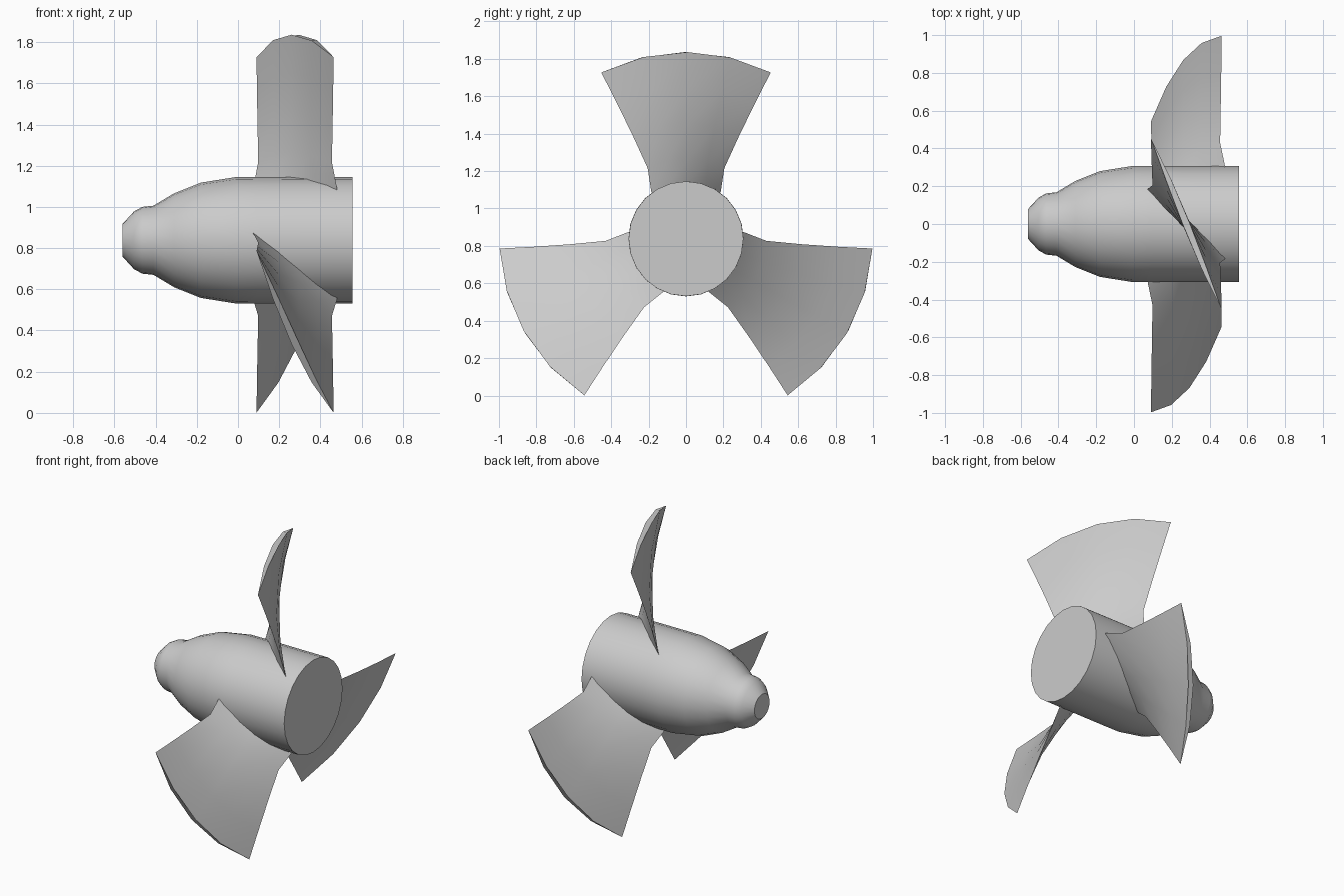
import bpy, bmesh
from math import sin, cos, atan2, radians, pi

if "Cube" in bpy.data.objects:
    bpy.data.objects.remove(bpy.data.objects["Cube"])

AXIS_Z = 0.838          # height of the shaft axis (axis runs along x)


def loft(name, rings, angle):
    """Skin closed rings of points, cap both ends, shade smooth by angle."""
    bm = bmesh.new()
    rows = [[bm.verts.new(p) for p in ring] for ring in rings]
    n = len(rows[0])
    for a, b in zip(rows, rows[1:]):
        for i in range(n):
            j = (i + 1) % n
            bm.faces.new((a[i], a[j], b[j], b[i]))
    bm.faces.new(rows[0][::-1])
    bm.faces.new(rows[-1])
    bmesh.ops.recalc_face_normals(bm, faces=bm.faces)
    mesh = bpy.data.meshes.new(name)
    bm.to_mesh(mesh)
    bm.free()
    ob = bpy.data.objects.new(name, mesh)
    bpy.context.collection.objects.link(ob)
    bpy.ops.object.select_all(action='DESELECT')
    ob.select_set(True)
    bpy.context.view_layer.objects.active = ob
    bpy.ops.object.shade_smooth_by_angle(angle=radians(angle))
    ob.location.z = AXIS_Z
    return ob


# Hub: turned profile (x, radius) with rounded nose cap
profile = [(-0.56, 0.08), (-0.505, 0.14), (-0.465, 0.162), (-0.41, 0.168),
           (-0.31, 0.228), (-0.18, 0.28), (-0.01, 0.307), (0.1, 0.308),
           (0.555, 0.307)]
SIDES = 24
hub = loft("hub", [[(x, r * cos(2 * pi * i / SIDES), r * sin(2 * pi * i / SIDES))
                    for i in range(SIDES)] for x, r in profile], 40)

# Blade stations: radius, half angle (deg), half width along x, half thickness
stations = [(0.27, 37.5, 0.208, 0.022), (0.312, 36.5, 0.204, 0.022),
            (0.43, 28.5, 0.179, 0.022), (0.62, 27.3, 0.182, 0.021),
            (0.81, 27.0, 0.185, 0.020), (0.998, 27.0, 0.187, 0.018)]


def blade_ring(radius, half, width, thick):
    """Lens-shaped pitched section wrapped round the shaft axis."""
    half = radians(half)
    pitch = atan2(width, half * radius)
    front = [(s / 2, 1) for s in range(-2, 3)]
    back = [(s / 2, -1) for s in (1, 0, -1)]
    ring = []
    for s, side in front + back:
        off = side * thick * (1 - s * s)
        a = s * half + off * sin(pitch) / radius
        x = 0.277 - s * width + off * cos(pitch)
        ring.append((x, radius * sin(a), radius * cos(a)))
    return ring


# Three blades spaced evenly round the hub
for k in range(3):
    blade = loft(f"blade_{k + 1}", [blade_ring(*s) for s in stations], 30)
    blade.rotation_euler.x = k * 2 * pi / 3
